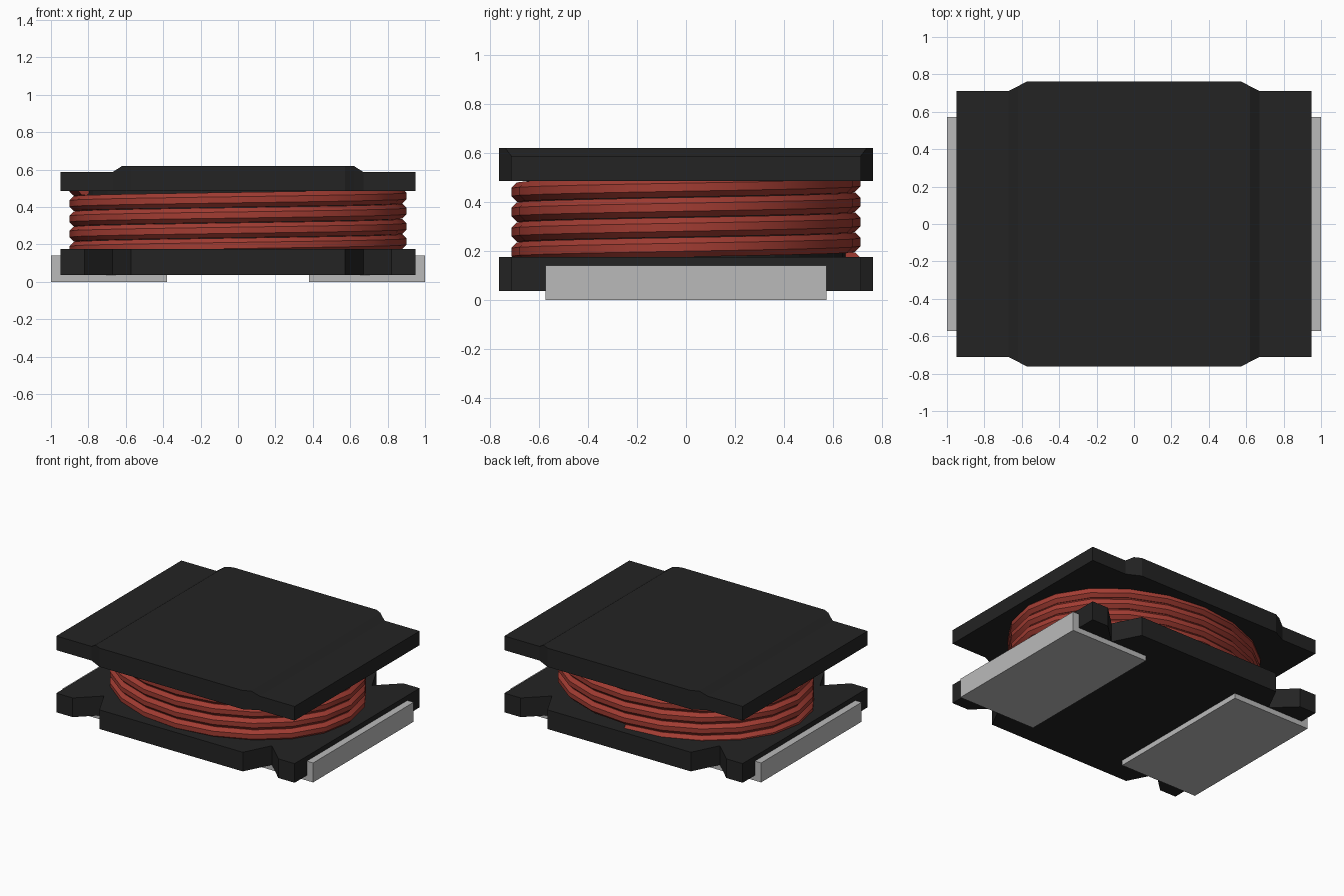
import bpy, bmesh, math
from mathutils import Vector

cube = bpy.data.objects.get("Cube")
if cube:
    bpy.data.objects.remove(cube, do_unlink=True)


def material(name, rgb, rough=0.6):
    m = bpy.data.materials.new(name)
    m.use_nodes = True
    m.diffuse_color = (*rgb, 1)
    b = next(n for n in m.node_tree.nodes if n.type == 'BSDF_PRINCIPLED')
    b.inputs["Base Color"].default_value = (*rgb, 1)
    b.inputs["Roughness"].default_value = rough
    return m


FERRITE = material("ferrite_black", (0.017, 0.017, 0.017))
COPPER = material("enamelled_copper", (0.36, 0.045, 0.032))
TIN = material("tin_grey", (0.49, 0.49, 0.49))


def loft(name, rings, mat):
    """Skin a list of equal-sized closed rings and cap both ends."""
    bm = bmesh.new()
    rows = [[bm.verts.new(p) for p in ring] for ring in rings]
    n = len(rows[0])
    for a, b in zip(rows, rows[1:]):
        for i in range(n):
            j = (i + 1) % n
            bm.faces.new((a[i], a[j], b[j], b[i]))
    bm.faces.new(rows[0])
    bm.faces.new(rows[-1])
    bmesh.ops.recalc_face_normals(bm, faces=bm.faces)
    # merge coplanar strips into clean large faces
    bmesh.ops.dissolve_limit(bm, angle_limit=0.002, verts=bm.verts, edges=bm.edges)
    me = bpy.data.meshes.new(name)
    bm.to_mesh(me)
    bm.free()
    me.materials.append(mat)
    ob = bpy.data.objects.new(name, me)
    bpy.context.collection.objects.link(ob)
    return ob


def plate(name, half, bottom):
    """Plate symmetric in x and y, from (x, half width, top height) stations."""
    stations = [(-x, y, t) for x, y, t in half] + half[::-1]
    rings = [[(x, -y, bottom), (x, y, bottom), (x, y, t), (x, -y, t)]
             for x, y, t in stations]
    return loft(name, rings, FERRITE)


# Flanges: raised pad on the upper one, corner notches on the lower one
plate("upper_flange", [(0.95, 0.712, 0.587), (0.67, 0.712, 0.587),
                       (0.62, 0.737, 0.62), (0.572, 0.762, 0.62)], 0.485)
plate("lower_flange", [(0.95, 0.712, 0.175), (0.82, 0.712, 0.175),
                       (0.67, 0.57, 0.175), (0.572, 0.762, 0.175)], 0.037)


# Core post joining the flanges
def ellipse(rx, ry, z, n=32):
    return [(rx * math.cos(2 * math.pi * i / n), ry * math.sin(2 * math.pi * i / n), z)
            for i in range(n)]


loft("core_post", [ellipse(0.84, 0.65, 0.16), ellipse(0.84, 0.65, 0.50)], FERRITE)

# Copper winding: octagonal wire wound in an elliptical helix
RX, RY, WIRE, PITCH, STEPS = 0.862, 0.672, 0.043, 0.0815, 20
rings = []
for k in range(int(4.3 * STEPS) + 1):
    a = math.radians(90) + 2 * math.pi * k / STEPS
    centre = Vector((RX * math.cos(a), RY * math.sin(a), 0.154 + PITCH * k / STEPS))
    out = Vector((math.cos(a) / RX, math.sin(a) / RY, 0)).normalized()
    rings.append([centre + out * WIRE * math.cos(t) + Vector((0, 0, WIRE * math.sin(t)))
                  for t in (math.pi * (i + 0.5) / 4 for i in range(8))])
coil = loft("copper_winding", rings, COPPER)
bpy.ops.object.select_all(action='DESELECT')
coil.select_set(True)
bpy.context.view_layer.objects.active = coil
bpy.ops.object.shade_smooth_by_angle(angle=math.radians(30))

# L-shaped solder terminals at both ends
L_PROFILE = [(0.38, 0), (1.0, 0), (1.0, 0.14), (0.95, 0.14), (0.95, 0.037), (0.38, 0.037)]
for side, sx in (("left", 1), ("right", -1)):
    loft(side + "_terminal",
         [[(sx * x, y, z) for x, z in L_PROFILE] for y in (-0.573, 0.573)], TIN)
